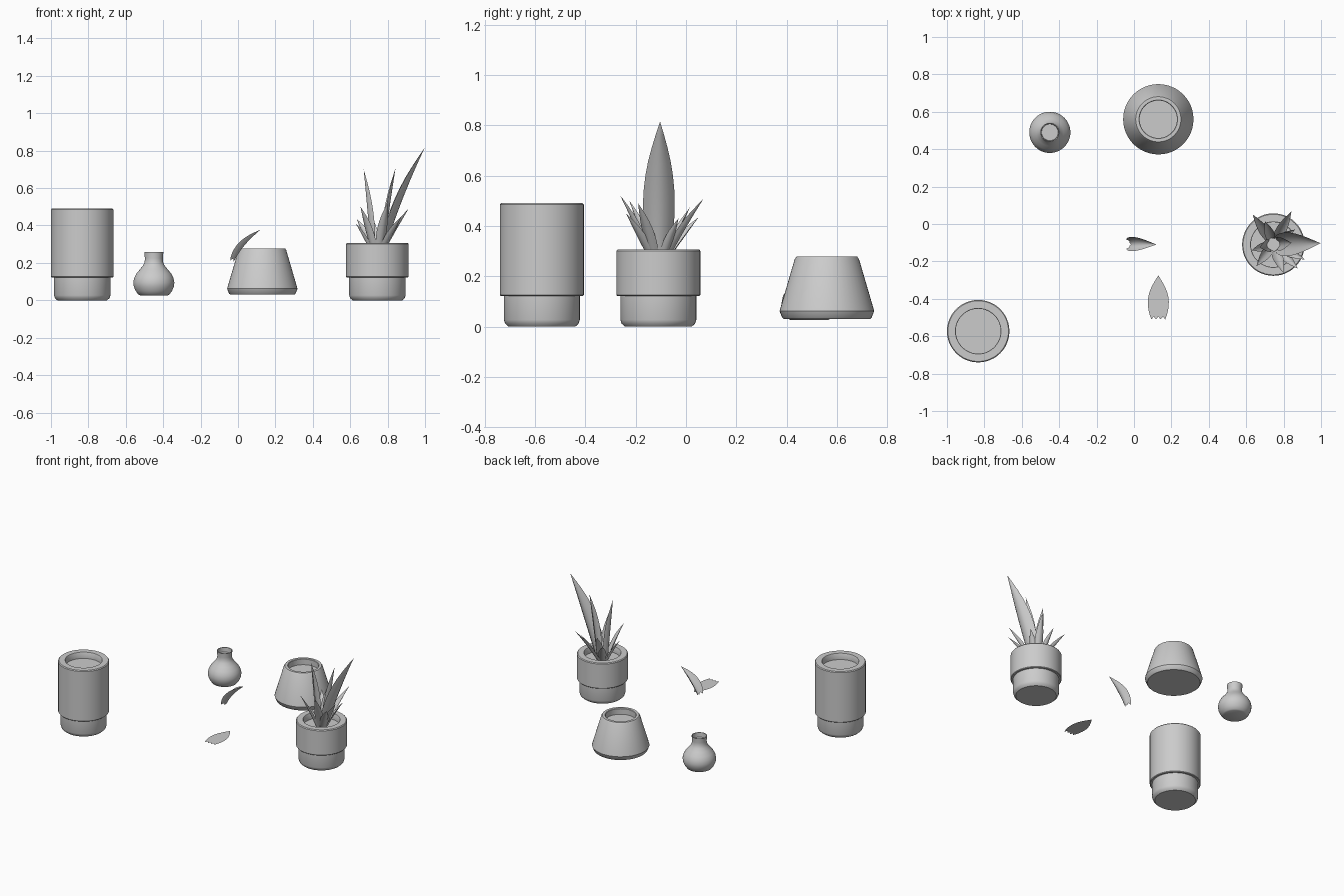
import bpy, math
from mathutils import Vector

if "Cube" in bpy.data.objects:
    bpy.data.objects.remove(bpy.data.objects["Cube"])


def make_object(name, verts, faces, angle=35):
    mesh = bpy.data.meshes.new(name)
    mesh.from_pydata(verts, [], faces)
    mesh.update()
    ob = bpy.data.objects.new(name, mesh)
    bpy.context.collection.objects.link(ob)
    bpy.ops.object.select_all(action='DESELECT')
    bpy.context.view_layer.objects.active = ob
    ob.select_set(True)
    bpy.ops.object.shade_smooth_by_angle(angle=math.radians(angle))
    return ob


def lathe(name, centre, profile, n=48):
    """Revolve an (r, z) profile, capping its first and last rings."""
    verts = [(centre[0] + r * math.cos(math.tau * i / n),
              centre[1] + r * math.sin(math.tau * i / n), z)
             for r, z in profile for i in range(n)]
    faces = [(k * n + i, k * n + (i + 1) % n, (k + 1) * n + (i + 1) % n, (k + 1) * n + i)
             for k in range(len(profile) - 1) for i in range(n)]
    last = (len(profile) - 1) * n
    faces += [tuple(reversed(range(n))), tuple(range(last, last + n))]
    return make_object(name, verts, faces)


WIDTHS = [0.66, 0.82, 0.93, 0.99, 1.0, 0.96, 0.86, 0.71, 0.5, 0.26, 0.0]
COLUMNS = 6


def leaf(name, base, bend, tip, side, half_width, cup, jag=0.0):
    """Cupped blade along a quadratic curve, its edges raised by cup."""
    a, b, c, side = Vector(base), Vector(bend), Vector(tip), Vector(side).normalized()
    verts, faces = [], []
    for k, w in enumerate(WIDTHS):
        t = k / (len(WIDTHS) - 1)
        p = a * (1 - t) ** 2 + b * 2 * t * (1 - t) + c * t * t
        tangent = ((b - a) * (1 - t) + (c - b) * t).normalized()
        normal = tangent.cross(side)
        for j in range(COLUMNS + 1):
            u = 2 * j / COLUMNS - 1
            v = p + side * u * w * half_width + normal * cup * w * u * u
            if k == 0 and j % 2:
                v += tangent * jag
            verts.append(v)
    row = COLUMNS + 1
    for k in range(len(WIDTHS) - 1):
        for j in range(COLUMNS):
            i = k * row + j
            if k == len(WIDTHS) - 2:
                faces.append((i, i + 1, (k + 1) * row + COLUMNS // 2))
            else:
                faces.append((i, i + 1, i + row + 1, i + row))
    ob = make_object(name, verts, faces, 60)
    return ob


# Two stepped cylinder pots, each with a recessed soil surface
def stepped_pot(name, centre, h):
    lathe(name, centre, [(0.133, 0), (0.146, 0.012), (0.151, 0.027), (0.151, 0.122),
                         (0.163, 0.122), (0.167, 0.126), (0.167, h - 0.006), (0.162, h),
                         (0.122, h), (0.12, h - 0.003), (0.12, h - 0.045)])


stepped_pot("tall_pot", (-0.833, -0.573), 0.491)
stepped_pot("short_pot", (0.745, -0.11), 0.307)

# Tapered pot
lathe("tapered_pot", (0.13, 0.56),
      [(0.172, 0.031), (0.178, 0.036), (0.188, 0.062), (0.186, 0.07), (0.128, 0.268),
       (0.121, 0.278), (0.103, 0.278), (0.1, 0.275), (0.1, 0.235)])

# Round vase with a narrow neck
lathe("round_vase", (-0.45, 0.49),
      [(0.073, 0.026), (0.083, 0.031), (0.097, 0.05), (0.107, 0.073), (0.11, 0.095),
       (0.105, 0.12), (0.093, 0.143), (0.073, 0.167), (0.057, 0.187), (0.049, 0.205),
       (0.048, 0.225), (0.051, 0.257), (0.046, 0.257), (0.044, 0.225)])

# Potted plant blades: tip, half width, cup, bend outward
centre = Vector((0.745, -0.11, 0))
blades = [
    ((0.998, -0.103, 0.815), 0.063, 0.04, 0.32),
    ((0.672, -0.125, 0.70), 0.036, 0.025, 0.45),
    ((0.842, -0.10, 0.705), 0.036, 0.025, 0.4),
    ((0.842, 0.068, 0.506), 0.028, 0.016, 0.4),
    ((0.635, 0.05, 0.435), 0.026, 0.015, 0.45),
    ((0.80, -0.262, 0.522), 0.028, 0.016, 0.4),
    ((0.875, -0.238, 0.45), 0.026, 0.015, 0.45),
    ((0.912, -0.19, 0.49), 0.026, 0.015, 0.45),
    ((0.655, -0.225, 0.50), 0.026, 0.015, 0.4),
    ((0.63, -0.14, 0.41), 0.024, 0.014, 0.45),
    ((0.70, 0.016, 0.474), 0.026, 0.015, 0.4),
    ((0.86, -0.03, 0.43), 0.024, 0.014, 0.45),
]
for i, (tip, hw, cup, bend) in enumerate(blades):
    tip = Vector(tip)
    out = Vector((tip.x - centre.x, tip.y - centre.y, 0))
    radial = out.normalized()
    base = centre + radial * 0.035 + Vector((0, 0, 0.255))
    mid = base.lerp(tip, 0.5)
    mid -= radial * (0.5 - bend) * out.length * 0.5
    leaf(f"plant_blade_{i + 1}", base, mid, tip, Vector((0, 0, 1)).cross(radial), hw, cup)

# Loose flat leaf and loose curved leaf
leaf("flat_leaf", (0.13, -0.51, 0.122), (0.13, -0.39, 0.122), (0.13, -0.275, 0.122),
     (1, 0, 0), 0.056, 0.0, 0.016)
leaf("curved_leaf", (-0.022, -0.108, 0.205), (0.015, -0.105, 0.29), (0.12, -0.11, 0.377),
     (0, 1, 0), 0.038, 0.033, 0.016)
